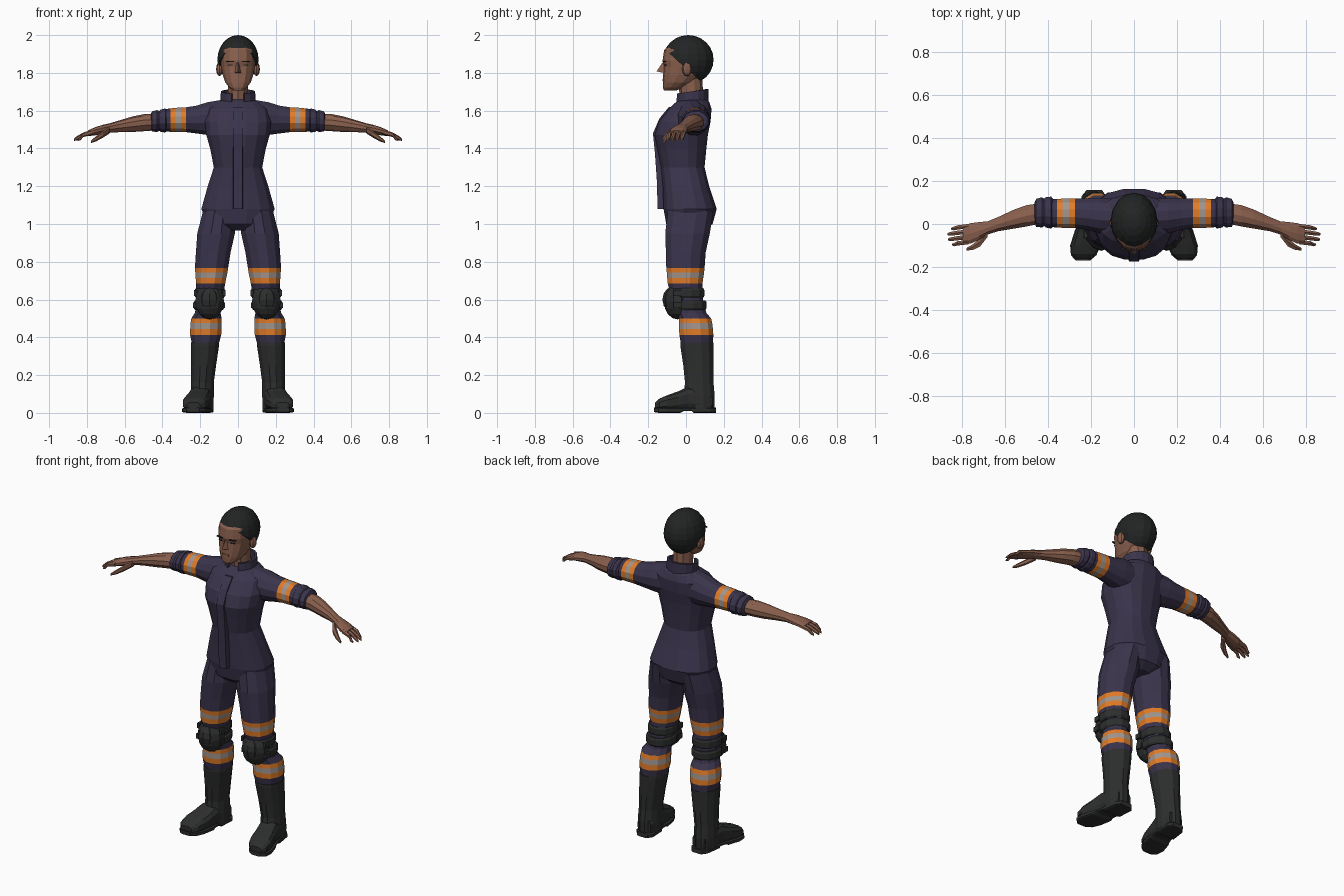
import bpy, bmesh, math
from mathutils import Vector, Matrix

COLOURS = {
    "navy_cloth": (0.043, 0.034, 0.072), "orange_band": (0.76, 0.20, 0.02),
    "silver_band": (0.36, 0.30, 0.27), "skin": (0.25, 0.115, 0.075),
    "black_hair": (0.016, 0.018, 0.018), "black_rubber": (0.026, 0.027, 0.027),
}
MATS = {}
for key, c in COLOURS.items():
    MATS[key] = bpy.data.materials.new(key)
    MATS[key].diffuse_color = (*c, 1)
NAVY, ORANGE, SILVER, SKIN, HAIR, RUBBER = COLOURS


def finish(name, bm, colours, mirror=False):
    bmesh.ops.recalc_face_normals(bm, faces=bm.faces)
    me = bpy.data.meshes.new(name)
    bm.to_mesh(me)
    bm.free()
    for c in colours:
        me.materials.append(MATS[c])
    ob = bpy.data.objects.new(name, me)
    bpy.context.collection.objects.link(ob)
    if mirror:
        ob.modifiers.new("mirror", "MIRROR")
    return ob


def tube(name, axis, rings, colours, mirror=False, n=12, p=1.0):
    """Loft of rings (t, a, b, ra, rb[, colour index of the next stretch]) along an axis."""
    bm = bmesh.new()
    loops = []
    for r in rings:
        t, a, b, ra, rb = r[:5]
        loop = []
        for i in range(n):
            w = 2 * math.pi * (i + 0.5) / n
            c, s = math.cos(w), math.sin(w)
            u = a + ra * math.copysign(abs(c) ** p, c)
            v = b + rb * math.copysign(abs(s) ** p, s)
            co = {"x": (t, u, v), "y": (u, t, v), "z": (u, v, t)}[axis]
            loop.append(bm.verts.new(co))
        loops.append(loop)
    for k in range(len(loops) - 1):
        for i in range(n):
            j = (i + 1) % n
            f = bm.faces.new((loops[k][i], loops[k][j], loops[k + 1][j], loops[k + 1][i]))
            f.material_index = rings[k][5] if len(rings[k]) > 5 else 0
    bm.faces.new(loops[0])
    bm.faces.new(loops[-1])
    return finish(name, bm, colours, mirror)


def ball(name, centre, size, colour, mirror=False, u=12, v=8, cut=None):
    bm = bmesh.new()
    bmesh.ops.create_uvsphere(bm, u_segments=u, v_segments=v, radius=1)
    bmesh.ops.transform(bm, verts=bm.verts,
                        matrix=Matrix.Translation(centre) @ Matrix.Diagonal((*size, 1)))
    if cut:
        res = bmesh.ops.bisect_plane(bm, geom=bm.verts[:] + bm.edges[:] + bm.faces[:],
                                     plane_co=cut[0], plane_no=cut[1], clear_inner=True)
        edges = [e for e in res["geom_cut"] if isinstance(e, bmesh.types.BMEdge)]
        bmesh.ops.holes_fill(bm, edges=edges, sides=0)
    return finish(name, bm, [colour], mirror)


def box(name, centre, size, colour, mirror=False, rot=None):
    bm = bmesh.new()
    m = Matrix.Translation(centre)
    if rot:
        m = m @ Matrix.Rotation(rot[0], 4, rot[1])
    bmesh.ops.create_cube(bm, size=1, matrix=m @ Matrix.Diagonal((*size, 1)))
    return finish(name, bm, [colour], mirror)


# Coverall body
tube("coverall_torso", "z", [
    (0.965, 0, 0.015, 0.09, 0.08), (1.0, 0, 0.018, 0.165, 0.125),
    (1.08, 0, 0.022, 0.197, 0.143), (1.2, 0, 0.0, 0.163, 0.125),
    (1.3, 0, -0.017, 0.13, 0.117), (1.4, 0, -0.022, 0.15, 0.132),
    (1.47, 0, -0.025, 0.17, 0.143), (1.54, 0, -0.008, 0.178, 0.14),
    (1.61, 0, 0.022, 0.165, 0.115), (1.645, 0, 0.035, 0.115, 0.09),
    (1.66, 0, 0.04, 0.08, 0.07)], [NAVY], n=16, p=0.85)

# Raised zip placket following the chest
bm = bmesh.new()
prof = [(1.62, -0.09), (1.56, -0.14), (1.48, -0.175), (1.38, -0.165), (1.24, -0.155), (1.08, -0.15)]
cols = []
for z, y in prof:
    cols.append([bm.verts.new(c) for c in ((-0.028, y + 0.05, z), (-0.024, y, z),
                                           (0.024, y, z), (0.028, y + 0.05, z))])
for a, b in zip(cols, cols[1:]):
    for i in range(4):
        bm.faces.new((a[i], a[(i + 1) % 4], b[(i + 1) % 4], b[i]))
bm.faces.new(cols[0])
bm.faces.new(cols[-1])
finish("zip_placket", bm, [NAVY])

# Stand-up collar, open at the front
bm = bmesh.new()
rows = []
for i in range(15):
    w = math.radians(-90 + 22 + i * (360 - 44) / 14)
    c, s = math.cos(w), math.sin(w)
    top = 1.702 + 0.012 * s
    rows.append([bm.verts.new((r * c, 0.032 + r * 0.95 * s, z)) for r, z in
                 ((0.094, 1.61), (0.091, top), (0.077, top), (0.077, 1.61))])
for a, b in zip(rows, rows[1:]):
    for i in range(4):
        bm.faces.new((a[i], a[(i + 1) % 4], b[(i + 1) % 4], b[i]))
bm.faces.new(rows[0])
bm.faces.new(rows[-1])
finish("collar", bm, [NAVY])

# Trouser legs with reflective bands
tube("trouser_leg", "z", [
    (1.07, 0.1, 0.025, 0.088, 0.125), (0.95, 0.116, 0.008, 0.103, 0.122),
    (0.85, 0.131, -0.001, 0.095, 0.109), (0.768, 0.14, -0.003, 0.091, 0.105, 1),
    (0.742, 0.141, -0.003, 0.088, 0.102, 2), (0.715, 0.143, -0.004, 0.084, 0.099, 1),
    (0.685, 0.145, -0.005, 0.08, 0.095), (0.6, 0.15, 0.008, 0.07, 0.085),
    (0.53, 0.16, 0.03, 0.07, 0.08), (0.5, 0.167, 0.048, 0.083, 0.088, 1),
    (0.475, 0.169, 0.051, 0.085, 0.091, 2), (0.443, 0.17, 0.053, 0.086, 0.093, 1),
    (0.412, 0.171, 0.055, 0.085, 0.093), (0.36, 0.173, 0.058, 0.072, 0.087)],
    [NAVY, ORANGE, SILVER], True)

# Knee pads and straps
ball("knee_pad", (0.15, -0.045, 0.59), (0.08, 0.072, 0.095), RUBBER, True, 10, 8)
ball("knee_cap", (0.152, -0.075, 0.6), (0.055, 0.05, 0.065), RUBBER, True, 8, 6)
for z, x, y in ((0.635, 0.149, 0.004), (0.57, 0.154, 0.016)):
    tube("knee_strap", "z", [
        (z - 0.026, x, y, 0.076, 0.09), (z - 0.016, x, y, 0.083, 0.096),
        (z + 0.016, x, y, 0.083, 0.096), (z + 0.026, x, y, 0.076, 0.09)], [RUBBER], True)
    for dx in (-0.076, 0.076):
        box("strap_buckle", (x + dx, -0.045, z), (0.016, 0.04, 0.03), RUBBER, True)

# Boots: shaft, foot and sole
tube("boot_shaft", "z", [
    (0.372, 0.175, 0.058, 0.077, 0.091), (0.355, 0.175, 0.058, 0.077, 0.091),
    (0.25, 0.182, 0.066, 0.068, 0.083), (0.16, 0.188, 0.07, 0.062, 0.078),
    (0.09, 0.19, 0.07, 0.064, 0.085), (0.02, 0.19, 0.072, 0.062, 0.082)], [RUBBER], True)
tube("boot_foot", "y", [
    (0.14, 0.185, 0.06, 0.045, 0.045), (0.08, 0.19, 0.07, 0.062, 0.06),
    (0.01, 0.2, 0.075, 0.06, 0.065), (-0.04, 0.211, 0.063, 0.065, 0.053),
    (-0.1, 0.225, 0.052, 0.069, 0.042), (-0.14, 0.232, 0.044, 0.06, 0.033),
    (-0.163, 0.236, 0.036, 0.036, 0.02)], [RUBBER], True, p=0.7)
tube("boot_sole", "y", [
    (0.158, 0.185, 0.014, 0.036, 0.014), (0.13, 0.186, 0.014, 0.058, 0.014),
    (0.04, 0.195, 0.014, 0.062, 0.014), (0.03, 0.197, 0.019, 0.058, 0.009),
    (-0.01, 0.205, 0.019, 0.062, 0.009), (-0.03, 0.209, 0.014, 0.067, 0.014),
    (-0.1, 0.226, 0.014, 0.072, 0.014), (-0.145, 0.234, 0.014, 0.06, 0.014),
    (-0.17, 0.238, 0.016, 0.034, 0.012)], [RUBBER], True, p=0.4)

# Sleeves with reflective bands and rolled cuffs
tube("sleeve", "x", [
    (0.09, 0.035, 1.56, 0.085, 0.1), (0.16, 0.04, 1.558, 0.085, 0.09),
    (0.22, 0.046, 1.553, 0.076, 0.076), (0.275, 0.05, 1.552, 0.071, 0.068, 1),
    (0.303, 0.05, 1.552, 0.071, 0.067, 2), (0.332, 0.05, 1.551, 0.07, 0.066, 1),
    (0.358, 0.05, 1.55, 0.069, 0.064), (0.4, 0.052, 1.548, 0.066, 0.06)],
    [NAVY, ORANGE, SILVER], True)
tube("rolled_cuff", "x", [
    (0.375, 0.053, 1.548, 0.064, 0.054), (0.385, 0.053, 1.548, 0.077, 0.066),
    (0.41, 0.054, 1.547, 0.073, 0.061), (0.418, 0.054, 1.546, 0.066, 0.054),
    (0.428, 0.054, 1.545, 0.073, 0.06), (0.455, 0.052, 1.543, 0.067, 0.055),
    (0.462, 0.052, 1.543, 0.05, 0.04)], [NAVY], True)

# Forearm, palm, fingers and thumb
tube("forearm", "x", [
    (0.43, 0.05, 1.54, 0.05, 0.044), (0.5, 0.038, 1.536, 0.052, 0.045),
    (0.56, 0.022, 1.528, 0.046, 0.041), (0.63, 0.0, 1.517, 0.035, 0.031),
    (0.68, -0.018, 1.508, 0.032, 0.025), (0.72, -0.032, 1.5, 0.043, 0.024),
    (0.76, -0.044, 1.49, 0.05, 0.021), (0.795, -0.05, 1.48, 0.045, 0.015)], [SKIN], True, n=10)
for k, (y, tip) in enumerate(((-0.088, 0.845), (-0.064, 0.865), (-0.039, 0.868), (-0.014, 0.85))):
    tube("finger_%d" % (k + 1), "x", [
        (0.77, y + 0.004, 1.486, 0.012, 0.014), (0.82, y - 0.002, 1.472, 0.0115, 0.012),
        (tip - 0.012, y - 0.007, 1.453, 0.01, 0.01),
        (tip, y - 0.008, 1.446, 0.005, 0.006)], [SKIN], True, n=6)
tube("thumb", "x", [
    (0.68, -0.04, 1.497, 0.022, 0.018), (0.715, -0.085, 1.475, 0.022, 0.018),
    (0.75, -0.108, 1.452, 0.015, 0.014), (0.778, -0.117, 1.435, 0.007, 0.007)], [SKIN], True, n=6)

# Neck and head
tube("neck", "z", [(1.6, 0, 0.04, 0.07, 0.075), (1.66, 0, 0.03, 0.056, 0.062),
                   (1.8, 0, 0.02, 0.056, 0.065)], [SKIN], n=10)
tube("head", "z", [
    (1.708, 0, -0.083, 0.028, 0.034), (1.722, 0, -0.066, 0.048, 0.056),
    (1.75, 0, -0.04, 0.069, 0.083), (1.79, 0, -0.014, 0.083, 0.107),
    (1.835, 0, -0.001, 0.091, 0.116), (1.866, 0, 0.0, 0.093, 0.124),
    (1.92, 0, 0.006, 0.09, 0.122), (1.965, 0, 0.012, 0.06, 0.085)], [SKIN], n=14, p=0.85)

# Nose, ears, brows, eyes and mouth
bm = bmesh.new()
v = [bm.verts.new(c) for c in ((-0.009, -0.112, 1.86), (0.009, -0.112, 1.86), (0.021, -0.105, 1.797),
                               (-0.021, -0.105, 1.797), (0, -0.124, 1.855), (0, -0.156, 1.808))]
for f in ((0, 4, 5, 3), (4, 1, 2, 5), (3, 5, 2), (0, 1, 4), (0, 3, 2, 1)):
    bm.faces.new([v[i] for i in f])
finish("nose", bm, [SKIN])
ball("ear", (0.098, 0.005, 1.82), (0.018, 0.026, 0.037), SKIN, True, 8, 6)
box("brow", (0.042, -0.116, 1.861), (0.042, 0.009, 0.006), HAIR, True, (0.22, "Z"))
box("eye", (0.04, -0.11, 1.841), (0.024, 0.009, 0.005), HAIR, True, (0.22, "Z"))
box("lips", (0, -0.119, 1.762), (0.044, 0.009, 0.012), SKIN)

# Short hair, sloping from the forehead down to the nape
ball("hair", (0, 0.012, 1.87), (0.109, 0.134, 0.13), HAIR, u=16, v=12,
     cut=(Vector((0, -0.02, 1.842)), Vector((0, 0.66, 0.75))))
